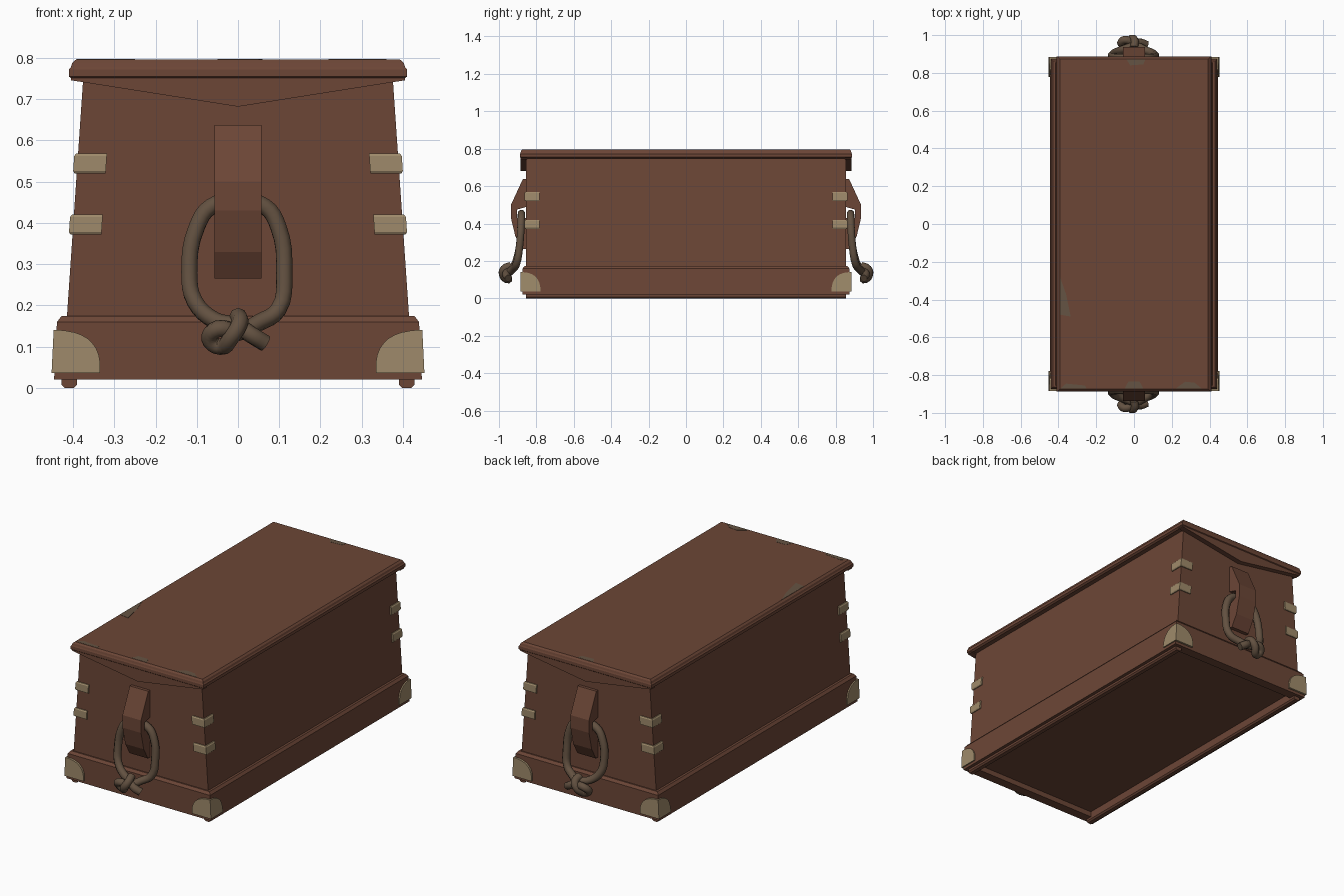
import bpy, bmesh, math

if "Cube" in bpy.data.objects:
    bpy.data.objects.remove(bpy.data.objects["Cube"])


def material(name, rgb):
    m = bpy.data.materials.new(name)
    m.diffuse_color = (*rgb, 1)
    m.use_nodes = True
    m.node_tree.nodes["Principled BSDF"].inputs["Base Color"].default_value = m.diffuse_color
    return m


WOOD = material("reddish_brown_wood", (0.150, 0.061, 0.037))
TAN = material("tan_metal", (0.345, 0.255, 0.145))
ROPE = material("grey_brown_rope", (0.124, 0.082, 0.052))
WORN = material("worn_wood", (0.130, 0.088, 0.056))


def mirror(ob, x, y):
    if x or y:
        mod = ob.modifiers.new("mirror", 'MIRROR')
        mod.use_axis = (x, y, False)
        mod.use_mirror_merge = False


def loft(name, rings, mat, mx=False, my=False):
    """Skin a list of equal-length point rings and cap both ends."""
    bm = bmesh.new()
    vs = [[bm.verts.new(p) for p in r] for r in rings]
    n = len(vs[0])
    for a, b in zip(vs, vs[1:]):
        for i in range(n):
            bm.faces.new((a[i], a[(i + 1) % n], b[(i + 1) % n], b[i]))
    bm.faces.new(vs[0])
    bm.faces.new(vs[-1])
    bmesh.ops.recalc_face_normals(bm, faces=bm.faces)
    me = bpy.data.meshes.new(name)
    bm.to_mesh(me)
    bm.free()
    me.materials.append(mat)
    ob = bpy.data.objects.new(name, me)
    bpy.context.collection.objects.link(ob)
    mirror(ob, mx, my)
    return ob


def rect(hx, hy, z):
    return [(-hx, -hy, z), (hx, -hy, z), (hx, hy, z), (-hx, hy, z)]


# Base moulding with a recessed underside
loft("base", [rect(.39, .82, .05), rect(.39, .82, .02), rect(.446, .873, .02),
              rect(.439, .873, .16), rect(.428, .862, .174)], WOOD)

# Runners under the long sides
loft("runner", [[(x, y, z) for x, z in ((.39, .025), (.39, .008), (.398, 0), (.42, 0),
                                        (.428, .008), (.428, .025))]
                for y in (-.855, .855)], WOOD, mx=True)

# Tapered chest body
loft("body", [rect(.415, .855, .17), rect(.375, .855, .755)], WOOD)

# Lid with stepped, chamfered rim
loft("lid", [rect(.40, .88, .748), rect(.41, .888, .755), rect(.41, .888, .772),
             rect(.405, .885, .778), rect(.402, .882, .788), rect(.393, .874, .796)], WOOD)

# V-shaped end boards of the lid
loft("lid_end_board", [[(x, y, z) for x, z in ((-.405, .76), (.405, .76), (.405, .746),
                                               (0, .682), (-.405, .746))]
                       for y in (-.884, -.85)], WOOD, my=True)

# Handle cleats, notched behind for the rope
cleat = ((-.85, .638), (-.872, .638), (-.936, .50), (-.936, .43), (-.912, .33),
         (-.875, .265), (-.85, .265), (-.85, .43), (-.903, .43), (-.903, .475), (-.85, .49))
loft("handle_cleat", [[(x, y, z) for y, z in cleat] for x in (-.057, .057)], WOOD, my=True)


# Corner straps following the body taper
def strap_ring(z, d):
    h = .415 - .0684 * (z - .17)
    o, y = h + d, -.855 - d
    return [(h - .07, y, z), (o, y, z), (o, -.783, z),
            (h - .01, -.783, z), (h - .01, -.845, z), (h - .07, -.845, z)]


for name, z0, z1 in (("lower_strap", .372, .42), ("upper_strap", .52, .568)):
    loft(name, [strap_ring(z0, .005), strap_ring(z0 + .006, .009),
                strap_ring(z1 - .006, .009), strap_ring(z1, .005)], TAN, True, True)

# Rounded corner plates on the base
arc = [(math.cos(math.radians(a)) ** .8, math.sin(math.radians(a)) ** .8)
       for a in range(0, 90, 10)] + [(0, 1), (0, 0)]
loft("corner_plate_end", [[(.452 - .118 * u - .005 * v, y, .036 + .104 * v) for u, v in arc]
                          for y in (-.884, -.865)], TAN, True, True)
loft("corner_plate_side", [[(x - .005 * v, -.884 + .106 * u, .036 + .104 * v) for u, v in arc]
                           for x in (.452, .433)], TAN, True, True)

# Knotted rope handles
path = [(.0, -.935, .175), (.004, -.972, .158), (-.015, -.98, .125), (-.045, -.95, .10),
        (-.068, -.955, .118), (-.05, -.975, .143), (0, -.955, .135), (.05, -.925, .158),
        (.098, -.905, .19), (.112, -.89, .28), (.098, -.882, .39), (.065, -.88, .44),
        (0, -.88, .453), (-.065, -.88, .44), (-.1, -.882, .39), (-.118, -.89, .28),
        (-.105, -.905, .21), (-.055, -.925, .163), (0, -.945, .15), (.03, -.962, .13),
        (.066, -.95, .108)]
cu = bpy.data.curves.new("rope_handle", 'CURVE')
cu.dimensions = '3D'
cu.bevel_depth = .021
cu.bevel_resolution = 2
cu.resolution_u = 4
cu.use_fill_caps = True
sp = cu.splines.new('BEZIER')
sp.bezier_points.add(len(path) - 1)
for bp, p in zip(sp.bezier_points, path):
    bp.co = p
    bp.handle_left_type = bp.handle_right_type = 'AUTO'
cu.materials.append(ROPE)
rope = bpy.data.objects.new("rope_handle", cu)
bpy.context.collection.objects.link(rope)
bpy.ops.object.select_all(action='DESELECT')
rope.select_set(True)
bpy.context.view_layer.objects.active = rope
bpy.ops.object.convert(target='MESH')
rope = bpy.context.view_layer.objects.active
bpy.ops.object.shade_smooth_by_angle(angle=math.radians(50))
mirror(rope, False, True)

# Thin worn patches on the lid top
patches = [[(-.392, -.28), (-.392, -.48), (-.335, -.49), (-.36, -.37)],
           [(-.04, .872), (.06, .872), (.05, .845), (-.02, .84)],
           [(-.39, -.872), (-.25, -.872), (-.26, -.855), (-.36, -.845)],
           [(-.05, -.872), (.05, -.872), (.03, -.835), (-.03, -.835)],
           [(.22, -.872), (.36, -.872), (.32, -.84), (.27, -.835)]]
for pts in patches:
    loft("worn_patch", [[(x, y, z) for x, y in pts] for z in (.794, .797)], WORN)
